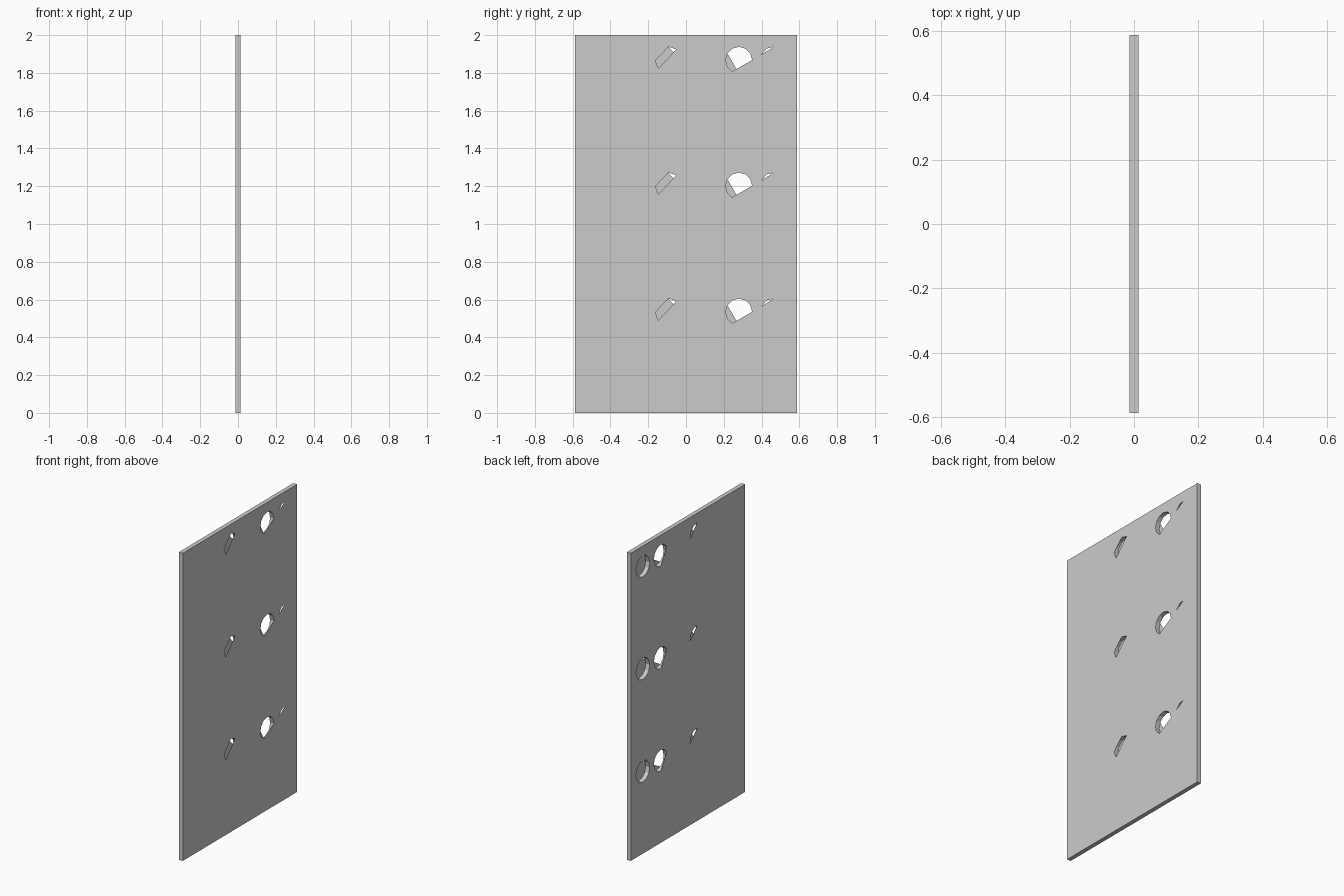
import bpy, bmesh
from math import sin, cos, radians

if "Cube" in bpy.data.objects:
    bpy.data.objects.remove(bpy.data.objects["Cube"])

HX, HY, H, R = 0.014, 0.587, 2.0, 0.07
ROWS = [0.535, 1.202, 1.868]
ALL = list(range(0, 360, 30))
# hole centre y, opening angles on the +x face, opening angles on the -x face
HOLES = [
    (-0.0925, [54, 90, 182, 220], [-4, 30, 60, 92]),
    (0.28, list(range(0, 241, 30)), list(range(-90, 151, 30))),
    (0.463, [88, 120, 155], ALL),
]

bm = bmesh.new()


def ring(x, pts):
    return [bm.verts.new((x, y, z)) for y, z in pts]


def arc(cy, cz, angles):
    return [(cy + R * cos(radians(a)), cz + R * sin(radians(a))) for a in angles]


def panel(x, side):
    # flat sheet with partly covered round openings
    loops = [ring(x, [(-HY, 0), (HY, 0), (HY, H), (-HY, H)])]
    for cz in ROWS:
        for hole in HOLES:
            loops.append(ring(x, arc(hole[0], cz, hole[side])))
    edges = [bm.edges.new((l[i - 1], l[i])) for l in loops for i in range(len(l))]
    sign = 1 if x > 0 else -1
    res = bmesh.ops.triangle_fill(bm, use_beauty=True, use_dissolve=False,
                                  edges=edges, normal=(sign, 0, 0))
    for f in res["geom"]:
        if isinstance(f, bmesh.types.BMFace):
            f.normal_update()
            if f.normal.x * sign < 0:
                f.normal_flip()
    return loops[0]


def band(a, b):
    for i in range(len(a)):
        bm.faces.new((a[i - 1], a[i], b[i], b[i - 1]))


# two broad faces and the outer rim
front = panel(HX, 1)
back = panel(-HX, 2)
band(back, front)

# bore walls, facing inward
for cz in ROWS:
    for cy, _, _ in HOLES:
        pts = arc(cy, cz, ALL)
        band(ring(HX, pts), ring(-HX, pts))

mesh = bpy.data.meshes.new("perforated_panel")
bm.to_mesh(mesh)
bm.free()
obj = bpy.data.objects.new("perforated_panel", mesh)
bpy.context.collection.objects.link(obj)
